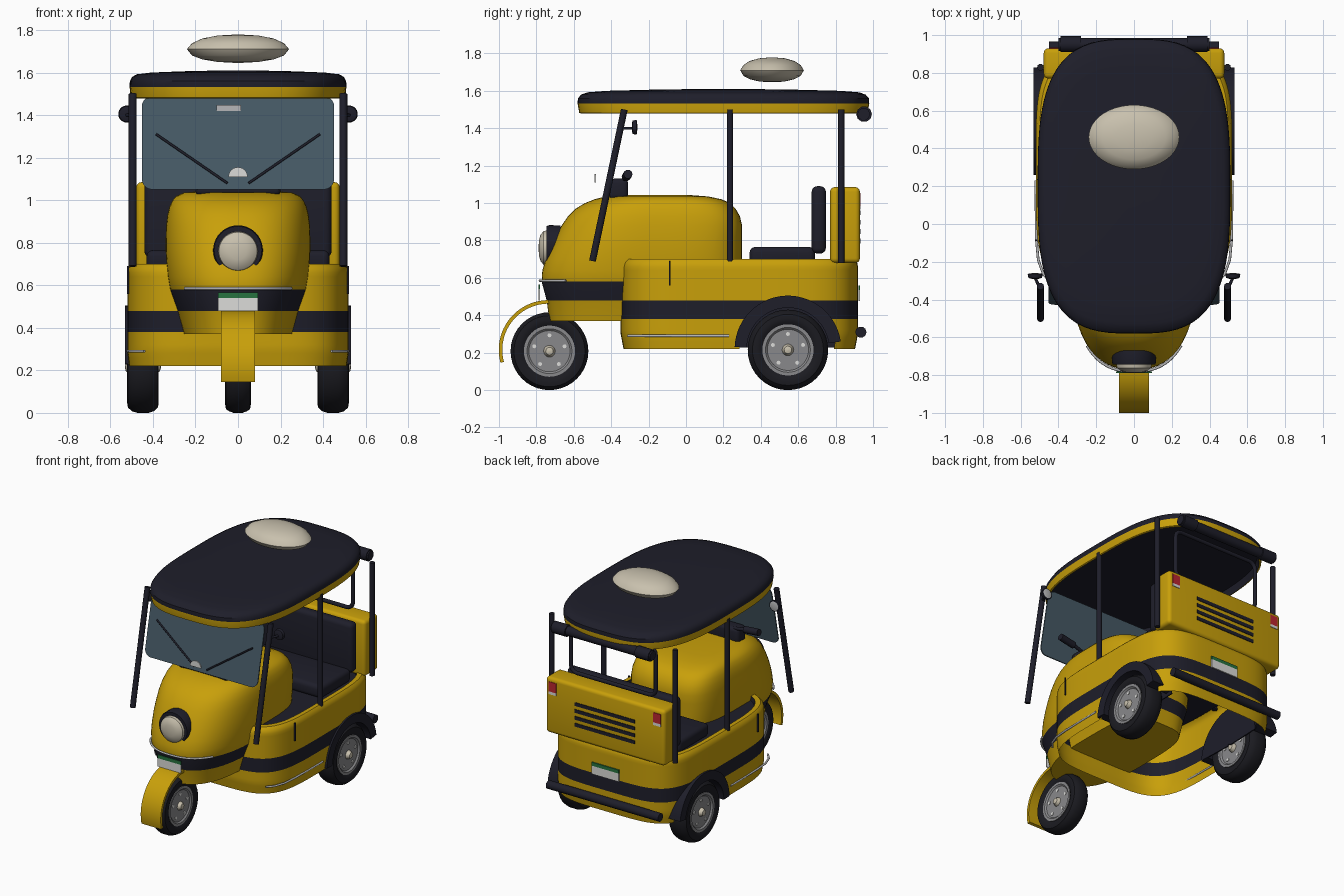
import bpy, bmesh, math
from mathutils import Vector

if "Cube" in bpy.data.objects:
    bpy.data.objects.remove(bpy.data.objects["Cube"])

def material(name, rgb):
    m = bpy.data.materials.new(name)
    m.diffuse_color = (*rgb, 1)
    m.use_nodes = True
    m.node_tree.nodes["Principled BSDF"].inputs["Base Color"].default_value = m.diffuse_color
    return m

YELLOW = material("yellow paint", (0.58, 0.35, 0.003))
DARK = material("dark trim", (0.013, 0.013, 0.023))
TYRE = material("tyre rubber", (0.011, 0.011, 0.015))
GLASS = material("blue grey glass", (0.06, 0.10, 0.13))
CREAM = material("cream lens", (0.58, 0.53, 0.42))
GREY = material("wheel grey", (0.25, 0.25, 0.26))
CHROME = material("light metal", (0.47, 0.47, 0.48))
WHITE = material("white plate", (0.72, 0.72, 0.70))
GREEN = material("green strip", (0.02, 0.17, 0.05))
RED = material("red light", (0.50, 0.02, 0.03))

def finish(name, bm, mats, angle=35):
    bmesh.ops.recalc_face_normals(bm, faces=bm.faces)
    me = bpy.data.meshes.new(name)
    bm.to_mesh(me)
    bm.free()
    ob = bpy.data.objects.new(name, me)
    bpy.context.collection.objects.link(ob)
    for m in mats:
        me.materials.append(m)
    bpy.ops.object.select_all(action='DESELECT')
    ob.select_set(True)
    bpy.context.view_layer.objects.active = ob
    bpy.ops.object.shade_smooth_by_angle(angle=math.radians(angle))
    return ob

def loft(name, rings, mats, bands=None, caps=(True, True), cut=None, angle=35):
    """Skin closed rings; bands gives the material index between rings."""
    bm = bmesh.new()
    vs = [[bm.verts.new(p) for p in r] for r in rings]
    n = len(rings[0])
    bands = bands or [0] * (len(rings) - 1)
    for i, b in enumerate(bands):
        for j in range(n):
            k = (j + 1) % n
            bm.faces.new((vs[i][j], vs[i][k], vs[i + 1][k], vs[i + 1][j])).material_index = b
    for flag, ring, b in ((caps[0], vs[0], bands[0]), (caps[1], vs[-1], bands[-1])):
        if flag:
            bm.faces.new(ring).material_index = b
    if cut:
        bmesh.ops.delete(bm, geom=[f for f in bm.faces if cut(f.calc_center_median())], context='FACES')
    return finish(name, bm, mats, angle)

def section(cy, hw, hl, z, n, count=96, nb=None):
    """Superellipse in plan, spaced evenly; nb is the exponent of the rear half."""
    def pt(a):
        e = 2 / (nb if nb and math.sin(a) > 0 else n)
        pw = lambda v: math.copysign(abs(v) ** e, v)
        return Vector((hw * pw(math.cos(a)), cy + hl * pw(math.sin(a)), z))
    dense = [pt(2 * math.pi * i / 1440) for i in range(1441)]
    total = sum((b - a).length for a, b in zip(dense, dense[1:]))
    out, run, step = [], 0, total / count
    for a, b in zip(dense, dense[1:]):
        if run >= step * len(out) - 1e-9 and len(out) < count:
            out.append(a)
        run += (b - a).length
    while len(out) < count:
        out.append((out[-1] + dense[-1]) / 2)
    return out

def revolve(name, profile, axis, loc, mats, bands=None, n=40, caps=(True, True)):
    """Lathe (radius, offset) pairs about the x or y axis."""
    rings = []
    for r, t in profile:
        ring = []
        for i in range(n):
            c, s = math.cos(2 * math.pi * i / n) * r, math.sin(2 * math.pi * i / n) * r
            ring.append(Vector((t, c, s) if axis == 'x' else (c, t, s)) + Vector(loc))
        rings.append(ring)
    return loft(name, rings, mats, bands, caps)

def box(name, x, y, z, mat, bevel=0.0):
    bm = bmesh.new()
    bmesh.ops.create_cube(bm, size=1)
    for v in bm.verts:
        v.co = [(a + b) / 2 + c * (b - a) for (a, b), c in zip((x, y, z), v.co)]
    if bevel:
        bmesh.ops.bevel(bm, geom=bm.edges[:], offset=bevel, segments=4, profile=0.5, affect='EDGES')
    return finish(name, bm, [mat])

def tube(name, pts, r, mat, closed=False):
    cu = bpy.data.curves.new(name, 'CURVE')
    cu.dimensions, cu.bevel_depth, cu.bevel_resolution, cu.use_fill_caps = '3D', r, 3, True
    sp = cu.splines.new('POLY')
    sp.points.add(len(pts) - 1)
    for p, q in zip(sp.points, pts):
        p.co = (*q, 1)
    sp.use_cyclic_u = closed
    cu.materials.append(mat)
    ob = bpy.data.objects.new(name, cu)
    bpy.context.collection.objects.link(ob)
    bpy.ops.object.select_all(action='DESELECT')
    ob.select_set(True)
    bpy.context.view_layer.objects.active = ob
    bpy.ops.object.convert(target='MESH')
    bpy.ops.object.shade_smooth_by_angle(angle=math.radians(40))

def round_rect(hx, z0, z1, r, yfun, k=6):
    pts = []
    for cx, cz, a0 in ((hx - r, z1 - r, 0), (r - hx, z1 - r, 90), (r - hx, z0 + r, 180), (hx - r, z0 + r, 270)):
        for i in range(k + 1):
            a = math.radians(a0 + 90 * i / k)
            z = cz + r * math.sin(a)
            pts.append(Vector((cx + r * math.cos(a), yfun(z), z)))
    return pts

def arch(name, cy, cz, r0, r1, x0, x1, a0, a1, mat, n=28):
    rings = []
    for i in range(n + 1):
        a = math.radians(a0 + (a1 - a0) * i / n)
        c, s = math.cos(a), math.sin(a)
        rings.append([(x, cy + r * c, cz + r * s) for x, r in ((x0, r0), (x1, r0), (x1, r1), (x0, r1))])
    loft(name, rings, [mat])

# Roof: dark underside, yellow rim, dark dome
roof = [(1.53, .95), (1.478, .97), (1.482, .988), (1.533, 1), (1.56, .997), (1.58, .975),
        (1.592, .93), (1.6, .8), (1.606, .5), (1.61, .15)]
loft("roof", [section(.2, .51 * s, .78 * s, z, 3.1) for z, s in roof], [YELLOW, DARK], [1, 0, 0] + [1] * 6)

# Floating roof lens
lens = [(.1, .068), (.4, .064), (.7, .05), (.9, .028), (1, 0), (.9, -.03), (.7, -.048), (.4, -.06), (.1, -.064)]
loft("roof_lens", [section(.46, .24 * s, .17 * s, 1.71 + h, 2, 64) for s, h in lens], [CREAM])

# Passenger tub: open below, wheel wells cut away, dark floor
zs = [.22 + .02 * i for i in range(23)]
rings = [section(.285, .52 * min(1, .985 + (z - .22) * .25), .635 * min(1, .975 + (z - .22) * .3), z, 4.5, 180) for z in zs]
rings += [section(.285, .52 - d, .635 - d, z, 4.5, 180) for z, d in ((.685, .006), (.7, .02), (.7, .05), (.67, .055))]
loft("body_tub", rings, [YELLOW, DARK], [1 if 8 <= i < 13 else 0 for i in range(25)] + [1], (False, True),
     lambda c: abs(c.x) > .3 and math.hypot(c.y - .545, c.z - .215) < .245)

# Nose cowl running back to the partition: z, front y, rear y, half width
nose = [(.37, -.73, .28, .255), (.48, -.745, .29, .285), (.58, -.772, .3, .32), (.64, -.768, .3, .33),
        (.7, -.75, .3, .336), (.76, -.725, .3, .34), (.82, -.697, .3, .34), (.88, -.665, .3, .338),
        (.93, -.63, .288, .332), (.97, -.59, .265, .322), (1.0, -.54, .235, .308), (1.02, -.49, .19, .29),
        (1.035, -.43, .12, .255), (1.043, -.33, .02, .18)]
loft("nose_cowl", [section((f + b) / 2, w, (b - f) / 2, z, 2.5, 96, 4) for z, f, b, w in nose],
     [YELLOW, DARK], [0, 1] + [0] * 11)
trim = [p for p in section(-.236, .325, .545, .585, 2.5, 96) if p.y < -.62]
tube("nose_trim", sorted(trim, key=lambda p: p.x), .007, CHROME)

# Headlight
revolve("headlight_ring", [(.09, -.745), (.112, -.745), (.117, -.73), (.115, -.67)], 'y', (0, 0, .765), [DARK])
revolve("headlight_lens", [(.01, -.788), (.04, -.786), (.07, -.778), (.09, -.762), (.095, -.735)], 'y', (0, 0, .76), [CREAM])

# Number plates
for name, y, z, w in (("front_plate", -.785, .48, .095), ("rear_plate", .925, .475, .11)):
    box(name, (-w, w), (y - .004, y + .004), (z, z + .06), WHITE)
    box(name + "_strip", (-w, w), (y - .004, y + .004), (z + .06, z + .085), GREEN)

# Windscreen, wipers and fittings
screen = lambda z: -.5 + (z - .69) * .21
loft("windscreen", [[p + Vector((0, d, 0)) for p in round_rect(.452, 1.05, 1.49, .05, screen)] for d in (-.004, .004)], [GLASS])
for s in (-1, 1):
    tube("wiper", [(s * .05, screen(1.08) - .012, 1.08), (s * .385, screen(1.31) - .012, 1.31)], .006, DARK)
box("inner_mirror", (-.1, .015), (screen(1.435) - .014, screen(1.435) - .006), (1.42, 1.447), CHROME)
half = [math.pi * i / 14 for i in range(15)]
loft("screen_badge", [[(.045 * math.cos(a), y, 1.11 + .045 * math.sin(a)) for a in half] for y in (-.488, -.48)], [WHITE])

# Dashboard and handlebar
box("dashboard", (-.2, .2), (-.41, -.31), (1.02, 1.13), DARK, .025)
tube("handlebar", [(-.3, -.31, 1.15), (-.1, -.34, 1.11), (.1, -.34, 1.11), (.3, -.31, 1.15)], .012, DARK)

# Paired parts
for s in (-1, 1):
    side = "right" if s > 0 else "left"
    tube(side + "_grip", [(s * .25, -.32, 1.14), (s * .37, -.31, 1.155)], .024, DARK)
    tube(side + "_front_pillar", [(s * .495, -.5, .69), (s * .495, -.33, 1.5)], .019, DARK)
    tube(side + "_middle_pillar", [(s * .495, .235, .68), (s * .495, .235, 1.5)], .018, DARK)
    tube(side + "_rear_pillar", [(s * .495, .83, .68), (s * .495, .83, 1.5)], .018, DARK)
    tube(side + "_mirror_arm", [(s * .495, -.35, 1.4), (s * .525, -.28, 1.4)], .008, DARK)
    revolve(side + "_mirror", [(.02, -.29), (.036, -.285), (.04, -.265), (.033, -.262), (.01, -.26)], 'y',
            (s * .523, 0, 1.405), [DARK, CHROME], [0, 0, 0, 1], 24)
    tube(side + "_side_trim", [(s * x, y, .29) for x, y in ((.44, -.31), (.48, -.265), (.507, -.19), (.517, -.08), (.52, .23))], .007, CHROME)
    box(side + "_door_line", (s * .518 - .005, s * .518 + .005), (-.09, -.082), (.56, .69), DARK)
    arch(side + "_rear_fender", .545, .22, .22, .285, s * .36, s * .532, 8, 178, DARK)
    arch(side + "_wheel_well", .545, .22, .01, .27, s * .355, s * .363, 2, 178, DARK)
    # Tail lamps on the rear panel
    box(side + "_tail_lamp", (s * .42 - .03, s * .42 + .03), (.92, .934), (.985, 1.055), RED)
    box(side + "_reverse_lamp", (s * .42 - .03, s * .42 + .03), (.92, .934), (.965, .985), WHITE)

# Wheels: tyre, rim, hub and bolts
def wheel(name, x, y, r, w):
    tyre = [(.13, -w * .75), (.15, -w * .95), (.17, -w), (.19, -w * .95), (r - .008, -w * .7), (r, -w * .35)]
    revolve(name + "_tyre", tyre + [(a, -b) for a, b in reversed(tyre)], 'x', (x, y, r), [TYRE], caps=(False, False))
    rim = [(.02, -w * .75), (.11, -w * .75), (.12, -w * .9), (.137, -w * .9)]
    revolve(name + "_rim", rim + [(a, -b) for a, b in reversed(rim)], 'x', (x, y, r), [GREY])
    hub = [(.005, -w - .01), (.02, -w - .006), (.033, -w * .7)]
    revolve(name + "_hub", hub + [(a, -b) for a, b in reversed(hub)], 'x', (x, y, r), [CREAM], n=20)
    for i in range(5):
        a = math.radians(90 + 72 * i)
        revolve(name + "_bolt", [(.011, -w * .82), (.011, w * .82)], 'x',
                (x, y + .085 * math.cos(a), r + .085 * math.sin(a)), [WHITE], n=8)

wheel("front_wheel", 0, -.73, .208, .06)
wheel("right_rear_wheel", .447, .545, .215, .074)
wheel("left_rear_wheel", -.447, .545, .215, .074)
arch("front_mudguard", -.735, .215, .247, .266, -.08, .08, 70, 195, YELLOW)

# Seat, backrest and rear panel with vents
box("seat", (-.43, .43), (.34, .69), (.67, .765), DARK, .03)
box("backrest", (-.44, .44), (.672, .748), (.73, 1.09), DARK, .03)
box("rear_panel", (-.478, .478), (.77, .93), (.68, 1.085), YELLOW, .025)
for i in range(4):
    box("vent_slat", (-.24, .24), (.925, .934), (.785 + .05 * i, .81 + .05 * i), DARK)

# Rear window frame, rolled blind and bumper
tube("rear_window_frame", round_rect(.34, 1.12, 1.47, .05, lambda z: .832), .014, DARK, True)
tube("rolled_blind", [(-.4, .95, 1.475), (.4, .95, 1.475)], .034, DARK)
for s in (-1, 1):
    tube("blind_end", [(s * .28, .952, 1.475), (s * .39, .952, 1.475)], .042, DARK)
    tube("bumper_bracket", [(s * .25, .85, .31), (s * .25, .94, .31)], .015, DARK)
tube("rear_bumper", [(-.45, .935, .31), (.45, .935, .31)], .03, DARK)
